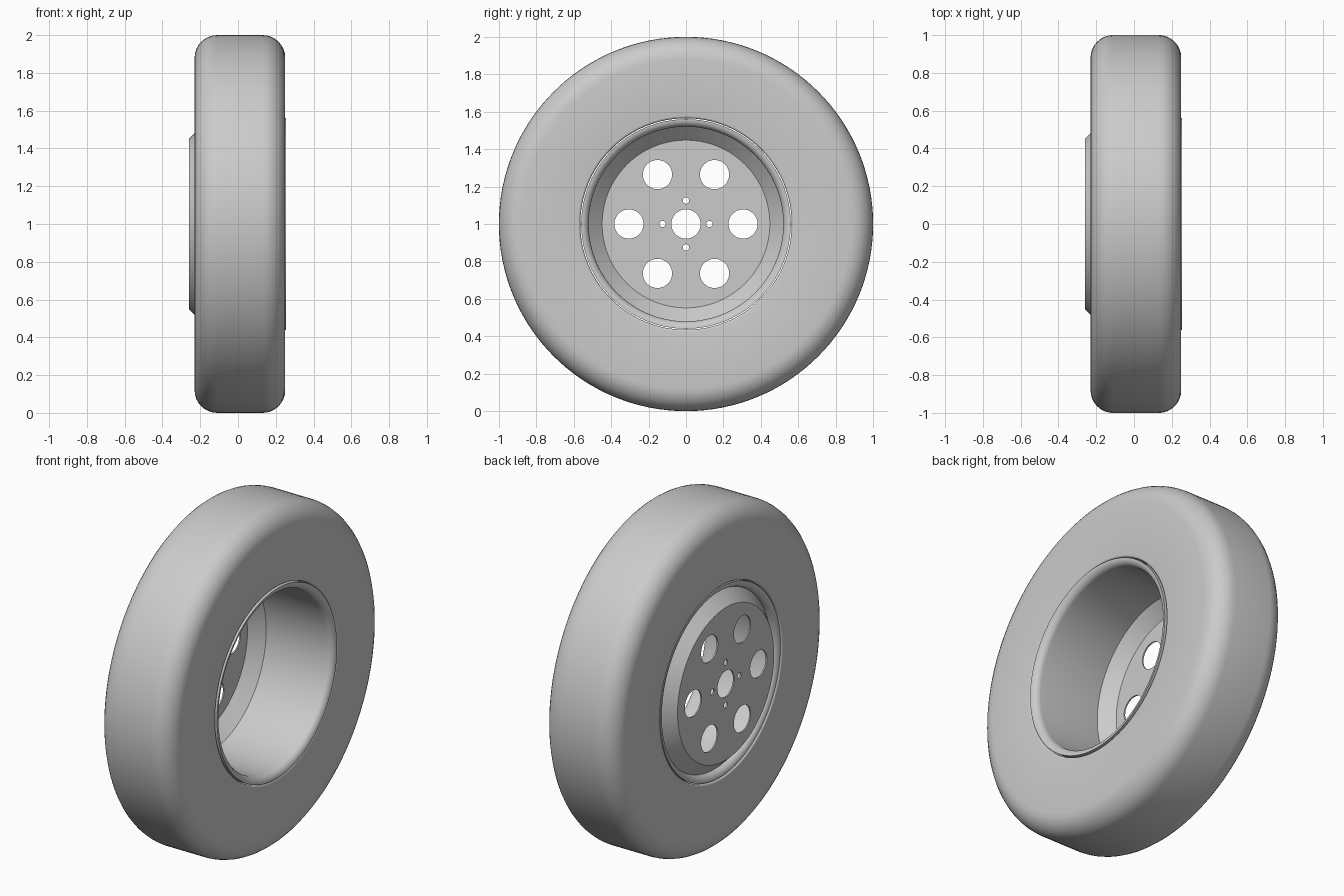
import bpy
import bmesh
from math import cos, sin, pi, radians

SEGMENTS = 128
HUB = 1.0  # axle height

cube = bpy.data.objects.get("Cube")
if cube:
    bpy.data.objects.remove(cube, do_unlink=True)

grey = bpy.data.materials.new("plain grey")
grey.use_nodes = True
grey.diffuse_color = (0.6, 0.6, 0.6, 1)
shader = next(n for n in grey.node_tree.nodes if n.type == 'BSDF_PRINCIPLED')
shader.inputs["Base Color"].default_value = grey.diffuse_color


def arc(x, r, size, start, end, steps=8):
    """Profile points (x, radius) on an arc, angles in degrees from +x."""
    angles = [radians(start + (end - start) * i / steps) for i in range(steps + 1)]
    return [(x + size * cos(a), r + size * sin(a)) for a in angles]


def activate(obj):
    bpy.ops.object.select_all(action='DESELECT')
    obj.select_set(True)
    bpy.context.view_layer.objects.active = obj


def lathe(name, profile):
    """Revolve a closed (x, radius) profile about the axle."""
    bm = bmesh.new()
    rings = []
    for i in range(SEGMENTS):
        a = 2 * pi * i / SEGMENTS
        rings.append([bm.verts.new((x, r * cos(a), HUB + r * sin(a))) for x, r in profile])
    n = len(profile)
    for i, ring in enumerate(rings):
        following = rings[(i + 1) % SEGMENTS]
        for j in range(n):
            k = (j + 1) % n
            bm.faces.new((ring[j], ring[k], following[k], following[j]))
    bmesh.ops.recalc_face_normals(bm, faces=bm.faces)
    mesh = bpy.data.meshes.new(name)
    bm.to_mesh(mesh)
    bm.free()
    mesh.materials.append(grey)
    obj = bpy.data.objects.new(name, mesh)
    bpy.context.collection.objects.link(obj)
    activate(obj)
    bpy.ops.object.shade_smooth_by_angle(angle=radians(30))
    return obj


# Tyre: flat tread, broad rounded shoulders, small rounded bead edges
left, right, shoulder, bead = 0.25, -0.23, 0.12, 0.012
lathe("tyre",
      arc(left - shoulder, 1 - shoulder, shoulder, 0, 90)
      + arc(right + shoulder, 1 - shoulder, shoulder, 90, 180)
      + arc(right + bead, 0.577, bead, 180, 270, 4)
      + arc(left - bead, 0.577, bead, 270, 360, 4))

# Rim barrel: straight bore flaring out to a lip on each side
flare = 0.04
lathe("rim_barrel",
      arc(-0.185, 0.56, flare, 180, 270)
      + arc(0.215, 0.56, flare, 270, 360))

# Conical shoulder joining the barrel to the wheel face
lathe("rim_cone", [(-0.26, 0.45), (-0.19, 0.52), (-0.18, 0.52), (-0.252, 0.448)])

# Wheel face: thin plate with centre bore, bolt holes and vent holes
curve = bpy.data.curves.new("wheel_face", 'CURVE')
curve.dimensions = '2D'
curve.fill_mode = 'BOTH'
curve.extrude = 0.004


def circle(radius, distance=0.0, angle=0.0, steps=48):
    spline = curve.splines.new('POLY')
    spline.points.add(steps - 1)
    for i, point in enumerate(spline.points):
        a = 2 * pi * i / steps
        point.co = (distance * cos(angle) + radius * cos(a),
                    distance * sin(angle) + radius * sin(a), 0, 1)
    spline.use_cyclic_u = True


circle(0.45, steps=SEGMENTS)
circle(0.078)
for i in range(6):
    circle(0.078, 0.305, pi / 2 + i * pi / 3)
for i in range(4):
    circle(0.017, 0.125, i * pi / 2, 24)

face = bpy.data.objects.new("wheel_face", curve)
bpy.context.collection.objects.link(face)
face.location = (-0.256, 0, HUB)
face.rotation_euler = (0, pi / 2, 0)
curve.materials.append(grey)
activate(face)
bpy.ops.object.convert(target='MESH')
bpy.ops.object.shade_smooth_by_angle(angle=radians(30))
